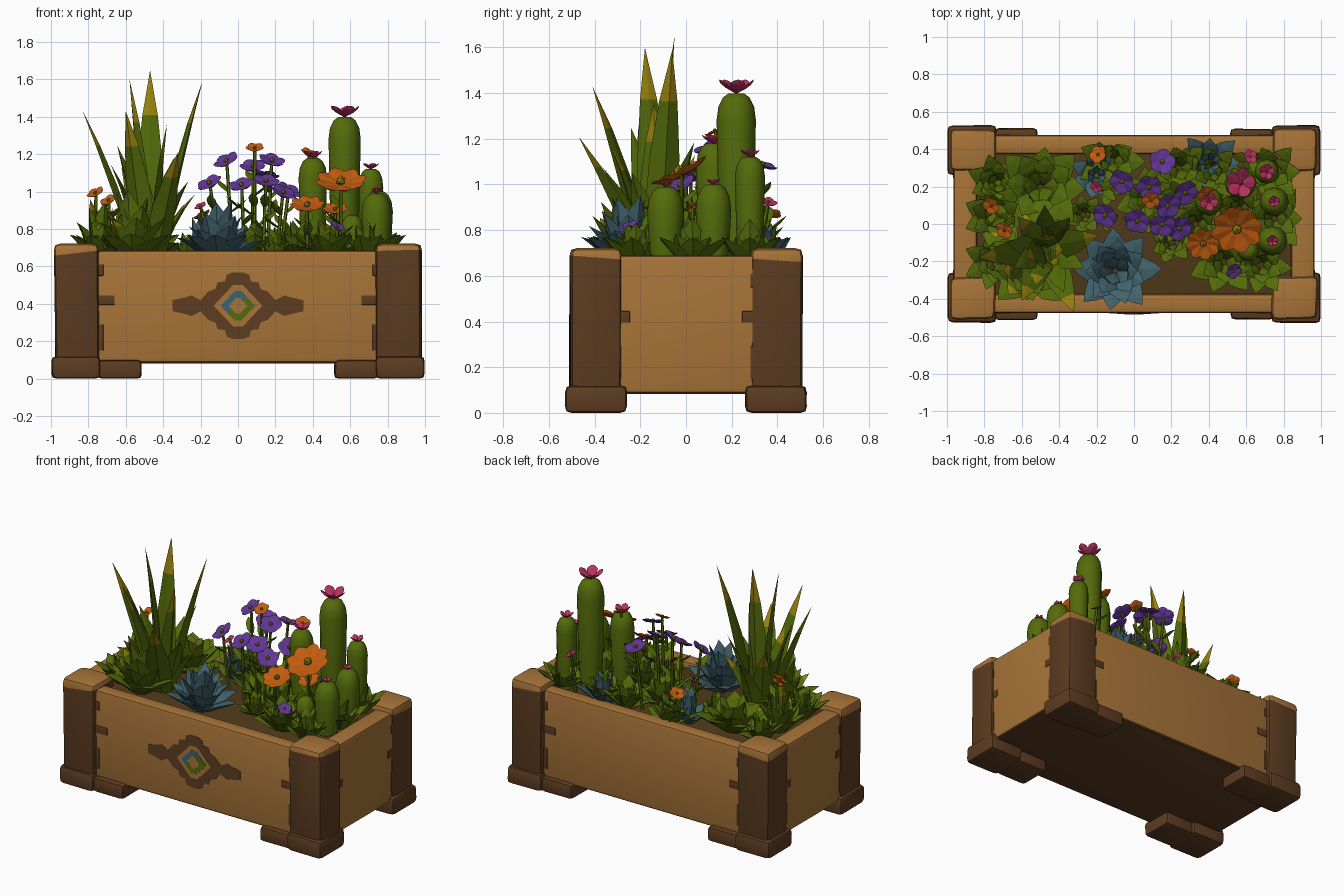
import bpy, bmesh, math, random
from mathutils import Vector, Matrix

if "Cube" in bpy.data.objects:
    bpy.data.objects.remove(bpy.data.objects["Cube"])

random.seed(4)
Z = Vector((0, 0, 1))
COLOURS = [("tan_wood", (0.39, 0.175, 0.04)), ("dark_wood", (0.11, 0.046, 0.015)),
           ("soil", (0.08, 0.043, 0.01)), ("leaf_green", (0.09, 0.147, 0.003)),
           ("dusty_blue", (0.055, 0.125, 0.152)), ("tip_yellow", (0.32, 0.23, 0.004)),
           ("bloom_orange", (0.54, 0.105, 0.005)), ("bloom_purple", (0.12, 0.037, 0.30)),
           ("bloom_pink", (0.48, 0.03, 0.11)), ("paint_blue", (0.04, 0.13, 0.18))]
TAN, DARK, SOIL, GREEN, BLUE, YELLOW, ORANGE, PURPLE, PINK, PAINT = range(10)
MATS = []
for name, c in COLOURS:
    m = bpy.data.materials.new(name)
    m.diffuse_color = (*c, 1)
    m.use_nodes = True
    m.node_tree.nodes["Principled BSDF"].inputs["Base Color"].default_value = m.diffuse_color
    MATS.append(m)


def finish(bm, name, smooth=None):
    bmesh.ops.recalc_face_normals(bm, faces=bm.faces)
    me = bpy.data.meshes.new(name)
    bm.to_mesh(me)
    bm.free()
    for m in MATS:
        me.materials.append(m)
    ob = bpy.data.objects.new(name, me)
    bpy.context.collection.objects.link(ob)
    if smooth:
        bpy.ops.object.select_all(action='DESELECT')
        bpy.context.view_layer.objects.active = ob
        ob.select_set(True)
        bpy.ops.object.shade_smooth_by_angle(angle=math.radians(smooth))
    return ob


def block(name, xs, ys, zs, mat, bevel=0.02, jitter=0.0, cap_z=None):
    """Worn timber block; faces above cap_z become tan."""
    bm = bmesh.new()
    lo, hi = (Vector([f(s) for s in (xs, ys, zs)]) for f in (min, max))
    bmesh.ops.create_cube(bm, size=1)
    mid, size = (lo + hi) / 2, hi - lo
    for v in bm.verts:
        v.co = mid + v.co * size
        v.co += Vector([random.uniform(-jitter, jitter) for _ in range(2)] + [0])
    bmesh.ops.bevel(bm, geom=bm.edges[:], offset=bevel, segments=2, profile=0.6, affect='EDGES')
    for f in bm.faces:
        f.material_index = mat
    if cap_z:
        n = Vector((random.uniform(-.12, .12), random.uniform(-.12, .12), 1)).normalized()
        p = Vector((mid.x, mid.y, cap_z))
        bmesh.ops.bisect_plane(bm, geom=bm.verts[:] + bm.edges[:] + bm.faces[:], plane_co=p, plane_no=n)
        for f in bm.faces:
            if (f.calc_center_median() - p).dot(n) > 0:
                f.material_index = TAN
    return finish(bm, name, 40)


BROAD = ((0, .5), (.3, .95), (.6, 1), (.82, .55))
SPIKE = ((0, .8), (.25, 1), (.5, .9), (.76, .55))
PETAL = ((0, .25), (.45, .9), (.75, 1), (.92, .55))


def leaf(bm, base, tip, w, bend=0, mat=GREEN, tip_mat=None, prof=BROAD, up=Z, keel=.2):
    """Keeled pointed leaf: four-sided sections closing to a tip."""
    base, tip = Vector(base), Vector(tip)
    d = tip - base
    side = d.cross(up)
    side = side.normalized() if side.length > 1e-4 else Vector((1, 0, 0))
    n = side.cross(d).normalized()
    rings = []
    for t, f in prof:
        c = base + d * t + n * bend * 4 * t * (1 - t)
        h = w * f
        rings.append([bm.verts.new(p) for p in
                      (c + side * h / 2, c + n * h * .06, c - side * h / 2, c - n * h * keel)])
    end = bm.verts.new(tip)
    bm.faces.new(rings[0]).material_index = mat
    for a, b in zip(rings, rings[1:]):
        for i in range(4):
            j = (i + 1) % 4
            bm.faces.new((a[i], a[j], b[j], b[i])).material_index = mat
    for i in range(4):
        f = bm.faces.new((rings[-1][i], rings[-1][(i + 1) % 4], end))
        f.material_index = mat if tip_mat is None else tip_mat


def rosette(name, x, y, r, h, n=7, rings=3, w=.6, mat=GREEN, yellow=0.0):
    """Rings of leaves, flat outside and upright inside, kept clear of the walls."""
    bm = bmesh.new()
    c = Vector((x, y, .63))
    for k in range(rings):
        u = k / max(rings - 1, 1)
        for i in range(n - k):
            a = math.tau * (i + .5 * k + random.uniform(-.15, .15)) / (n - k)
            f = r * (1 - .65 * u) * random.uniform(.88, 1.1)
            top = h * (.4 + .6 * u) * random.uniform(.85, 1.05)
            o = Vector((math.cos(a), math.sin(a), 0))
            tip = c + o * f + Z * top
            if abs(tip.x) > .8 or abs(tip.y) > .34:
                tip.z = max(tip.z, .77)
                tip.x = max(-.9, min(.9, tip.x))
                tip.y = max(-.46, min(.46, tip.y)) if mat == BLUE else max(-.41, min(.41, tip.y))
            leaf(bm, c + o * .02, tip, r * w, .1 * r, mat,
                 YELLOW if random.random() < yellow else None)
    finish(bm, name)


def bloom(bm, pos, r, mat, n=5, normal=Z, cup=.25, w=.85, heart=YELLOW):
    """Ring of petals around a small round heart."""
    pos, nor = Vector(pos), Vector(normal).normalized()
    rot = Z.rotation_difference(nor).to_matrix()
    for i in range(n):
        a = math.tau * i / n + pos.x * 9
        tip = pos + rot @ Vector((math.cos(a), math.sin(a), cup)) * r
        leaf(bm, pos, tip, r * w, -.04 * r, mat, prof=PETAL, up=nor, keel=.12)
    res = bmesh.ops.create_icosphere(bm, subdivisions=1, radius=r * .2,
                                     matrix=Matrix.Translation(pos + nor * r * .15))
    for f in {f for v in res['verts'] for f in v.link_faces}:
        f.material_index = heart


def stem(bm, a, b, r=.011):
    m = Matrix.Translation((a + b) / 2) @ Z.rotation_difference(b - a).to_matrix().to_4x4()
    res = bmesh.ops.create_cone(bm, cap_ends=True, segments=5, radius1=r, radius2=r * .8,
                                depth=(b - a).length, matrix=m)
    for f in {f for v in res['verts'] for f in v.link_faces}:
        f.material_index = GREEN


# Planter box: walls, floor, soil, corner posts, feet and dark joint marks
block("floor_board", (-.95, .95), (-.46, .46), (.082, .14), DARK, .005)
block("soil_bed", (-.86, .86), (-.40, .40), (.14, .645), SOIL, .01)
for s, fb, lr in ((-1, "front", "left"), (1, "back", "right")):
    block(fb + "_wall", (-.93, .93), (s * .375, s * .475), (.085, .685), TAN, .025)
    block(lr + "_wall", (s * .84, s * .965), (-.44, .44), (.085, .69), TAN, .025)
    for t, b in ((-1, "front"), (1, "back")):
        block(f"{b}_{lr}_post", (s * .74, s * .98), (t * .285, t * .508), (.06, .722), DARK, .036, .006, .677)
        block(f"{b}_{lr}_foot", (s * .735, s * .997), (t * .26, t * .528), (0, .12), DARK, .03, .003)
        block(f"{b}_{lr}_side_foot", (s * .515, s * .75), (t * .28, t * .51), (0, .1), DARK, .026, .004)
        for z, h, w in ((.42, .025, .09), (.22, .07, .03), (.58, .03, .03)):
            zs = (z - h, z + h)
            block(f"{b}_{lr}_joint", (s * (.75 - w), s * .76), (t * .472, t * .479), zs, DARK, .002)
            block(f"{lr}_{b}_joint", (s * .962, s * .969), (t * (.3 - w * .6), t * .31), zs, DARK, .002)


# Painted emblem on the front wall
def plate(name, pts, depth, mat):
    bm = bmesh.new()
    face = bm.faces.new([bm.verts.new((x, -.474, .39 + z)) for x, z in pts])
    res = bmesh.ops.extrude_face_region(bm, geom=[face], use_keep_orig=True)
    for v in res['geom']:
        if isinstance(v, bmesh.types.BMVert):
            v.co.y = -.475 - depth
    for f in bm.faces:
        f.material_index = mat
    finish(bm, name)


q = [(.35, .03), (.28, .045), (.25, .055), (.2, .03), (.16, .075), (.12, .09), (.11, .125),
     (.07, .13), (.06, .165), (.03, .178)]
half = q + [(-x, z) for x, z in reversed(q)]
plate("emblem_backing", half + [(-x, -z) for x, z in half], .002, DARK)
for name, r, d, mat in (("border", .13, .0035, TAN), ("diamond", .092, .005, PAINT), ("centre", .05, .008, TAN)):
    top = [(r, 0), (.2 * r, .85 * r), (-.2 * r, .85 * r)]
    plate("emblem_" + name, top + [(-x, -z) for x, z in top], d, mat)
plate("emblem_green_half", [(.092, 0), (.05, .042), (-.06, -.035), (-.018, -.078), (.018, -.078)],
      .0065, GREEN)

# Tall agave with yellow tips
bm = bmesh.new()
heart = Vector((-.47, -.13, .64))
for x, y, z in ((-.47, -.05, 1.65), (-.58, -.18, 1.6), (-.19, -.06, 1.59), (-.83, -.18, 1.43),
                (-.6, -.41, 1.43), (-.32, -.47, 1.21), (-.38, -.14, 1.36)):
    tip = Vector((x, y, z))
    leaf(bm, heart.lerp(Vector((x, y, .64)), .15), tip, .15, .02, GREEN, YELLOW, SPIKE)
for i in range(9):
    a = math.tau * (i + .3) / 9
    o = Vector((math.cos(a), math.sin(a), 0))
    leaf(bm, heart + o * .04, heart + o * random.uniform(.2, .3) + Z * random.uniform(.3, .62), .14, .03,
         GREEN, YELLOW if i % 3 == 0 else None, SPIKE)
finish(bm, "tall_agave")

# Large green rosettes on the left, smaller ones across the bed
rosette("front_left_rosette", -.56, -.25, .24, .37, 8, 4, .62, yellow=.15)
rosette("back_left_rosette", -.5, .2, .26, .24, 8, 3, .62, yellow=.05)
rosette("left_rosette", -.74, .04, .19, .32, yellow=.1)
for x, y in ((-.73, .22), (-.74, -.2), (-.12, .34), (.08, .14), (.42, .28), (.48, -.2), (.68, -.22),
             (.75, .03), (.73, .28), (.33, 0), (.56, .08), (.24, .3), (-.27, .05), (.2, -.1)):
    low = .7 if x in (.2, -.27) else 1
    rosette("small_green_rosette", x, y, random.uniform(.15, .19) * low, random.uniform(.18, .23) * low)

# Blue rosettes
rosette("front_blue_rosette", -.1, -.25, .23, .31, 8, 4, .58, BLUE)
rosette("back_blue_rosette", .4, .33, .17, .21, 8, 2, .55, BLUE)
rosette("small_blue_rosette", -.2, .26, .14, .23, 7, 2, .65, BLUE)

# Cacti: lathed capsules with pink blooms
for x, y, top, r in ((.57, .22, 1.41, .086), (.4, .12, 1.19, .076), (.71, .28, 1.13, .066),
                     (.75, .12, 1.01, .078), (.74, -.09, 1, .08), (.61, -.14, .88, .06)):
    bm = bmesh.new()
    H, rows = top - .62, []
    for z, k in [(0, .72), (.3 * H, .9)] + [(H - r * (1.5 - 1.42 * math.sin(a)), math.cos(a) ** .7)
                                            for a in (0, .5, .95, 1.3)]:
        rows.append([bm.verts.new((x + math.cos(math.tau * j / 12) * r * k,
                                   y + math.sin(math.tau * j / 12) * r * k, .62 + z)) for j in range(12)])
    for a, b in zip(rows, rows[1:]):
        for j in range(12):
            bm.faces.new((a[j], a[j - 1], b[j - 1], b[j]))
    bm.faces.new(rows[-1])
    bm.faces.new(rows[0])
    for f in bm.faces:
        f.material_index = GREEN
    finish(bm, "cactus", 50)
    if top > .9:
        bm = bmesh.new()
        bloom(bm, (x, y, top - .01), max(.03, (top - .8) * .13), PINK, 5, cup=.75,
              heart=ORANGE if x < .5 else PINK)
        finish(bm, "cactus_bloom")


# Stemmed flowers leaning outwards from the middle and to the front
def flower(name, x, y, z, r, mat, n=5):
    bm = bmesh.new()
    p = Vector((x, y, z))
    nor = (max(-.5, min(.5, 3 * (x - .1))) if n == 5 else 0, -.5 if y < .3 else .3, 1)
    bloom(bm, p, r, mat, n, nor, .22, .95 if n == 5 else .65)
    root = Vector((x * .75 + (.02 if abs(x) < .3 else x * .25), y * .85, .62))
    stem(bm, root, p)
    for t in (.3, .5, .7):
        a = random.uniform(0, math.tau)
        s = root.lerp(p, t)
        leaf(bm, s, s + Vector((math.cos(a) * .09, math.sin(a) * .09, .07)), .05)
    finish(bm, name)


for x, y, z in ((.15, .33, 1.08), (-.06, .23, 1.16), (.08, .2, 1.13), (.27, .17, 1), (-.15, .05, 1.04),
                (.02, .02, 1.03), (.15, 0, 1.05), (.24, -.02, .99), (.18, .1, 1.16), (.53, -.25, .81)):
    flower("purple_flower", x, y, z, .072 if z > .9 else .045, PURPLE)
flower("large_orange_flower", .55, -.02, 1.04, .14, ORANGE, 8)
flower("middle_orange_flower", .37, -.1, .92, .095, ORANGE, 8)
flower("low_orange_flower", .52, .03, .9, .07, ORANGE, 8)
for x, y, z in ((.09, .13, 1.23), (.38, .16, 1.2), (-.76, .1, .99), (-.69, -.03, .95), (-.19, .37, .87)):
    flower("small_orange_flower", x, y, z, .05, ORANGE)
flower("pink_flower", -.2, .2, .92, .035, PINK)
flower("back_pink_flower", .62, .36, .92, .04, PINK)
